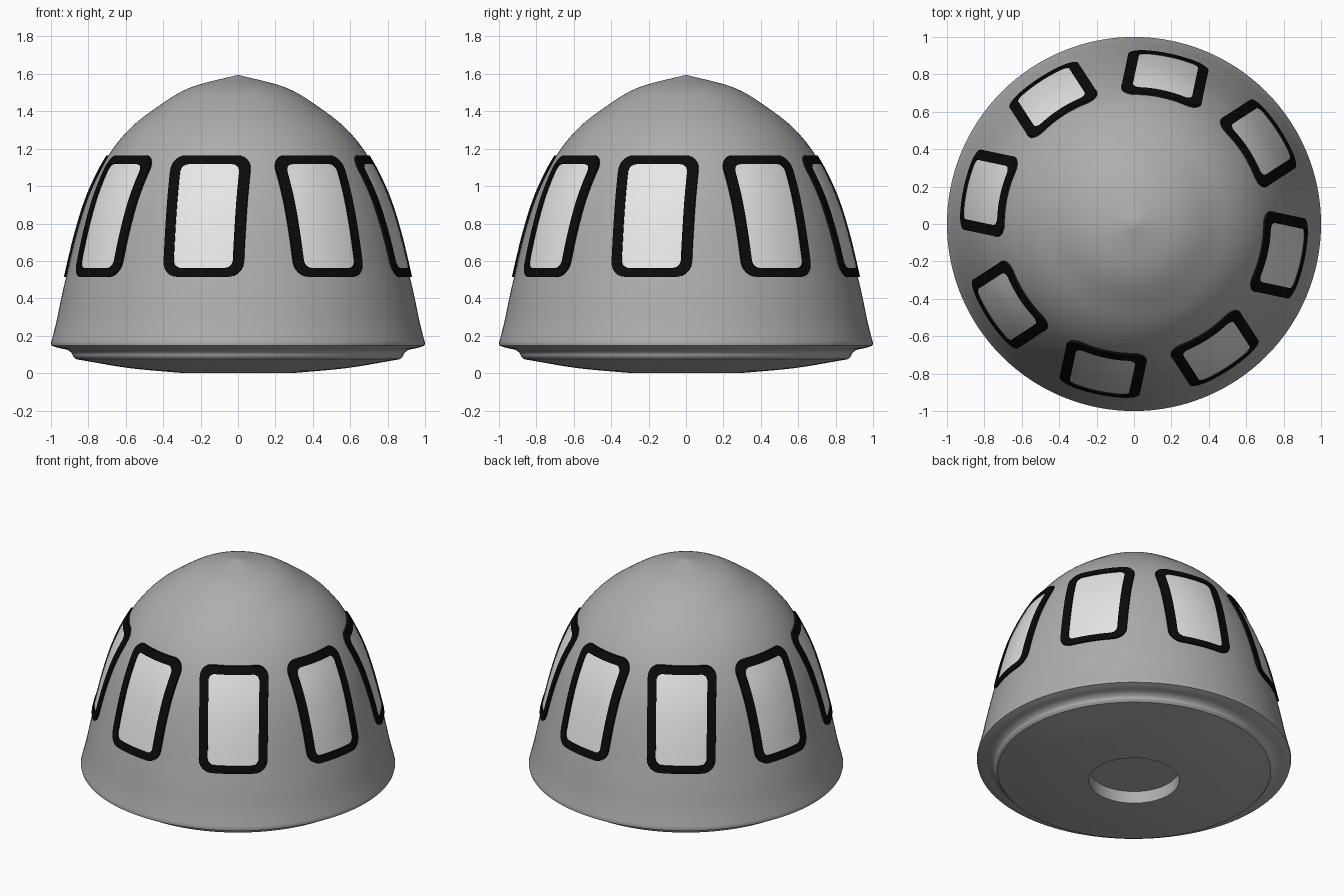
import bpy, bmesh, math
from mathutils import Vector

cube = bpy.data.objects.get("Cube")
if cube:
    bpy.data.objects.remove(cube, do_unlink=True)


def material(name, value):
    m = bpy.data.materials.new(name)
    m.use_nodes = True
    color = (value, value, value, 1)
    m.diffuse_color = color
    m.node_tree.nodes["Principled BSDF"].inputs["Base Color"].default_value = color
    return m


GREY = material("shell grey", 0.42)
BLACK = material("frame black", 0.003)
PALE = material("window pale", 0.8)


def finish(bm, name, mat, angle=35):
    bmesh.ops.remove_doubles(bm, verts=bm.verts, dist=0.0002)
    bmesh.ops.recalc_face_normals(bm, faces=bm.faces)
    mesh = bpy.data.meshes.new(name)
    bm.to_mesh(mesh)
    bm.free()
    mesh.materials.append(mat)
    ob = bpy.data.objects.new(name, mesh)
    bpy.context.collection.objects.link(ob)
    bpy.ops.object.select_all(action='DESELECT')
    ob.select_set(True)
    bpy.context.view_layer.objects.active = ob
    bpy.ops.object.shade_smooth_by_angle(angle=math.radians(angle))
    return ob


def smooth_path(points, steps=8):
    """Catmull-Rom curve through the given points."""
    p = [Vector(q) for q in points]
    p = [2 * p[0] - p[1]] + p + [2 * p[-1] - p[-2]]
    out = []
    for a, b, c, d in zip(p, p[1:], p[2:], p[3:]):
        for i in range(steps):
            t = i / steps
            out.append(0.5 * (2 * b + (c - a) * t + (2 * a - 5 * b + 4 * c - d) * t**2
                              + (3 * b - a - 3 * c + d) * t**3))
    return out + [p[-2]]


# Profiles as (radius, height)
dome = smooth_path([(1, .16), (.972, .27), (.945, .4), (.918, .52), (.863, .75),
                    (.795, .96), (.695, 1.16), (.585, 1.3), (.45, 1.41),
                    (.26, 1.525), (0, 1.595)])
rim = smooth_path([(.868, .075), (.882, .09), (.89, .108), (.915, .125), (.96, .135), (.997, .147)], 4)
underside = smooth_path([(.287, 0), (.58, .027), (.868, .075)], 4)
recess = [Vector((0, .085)), Vector((.287, .085))]


def dome_radius(z):
    for a, b in zip(dome, dome[1:]):
        if a.y <= z <= b.y:
            return a.x + (b.x - a.x) * (z - a.y) / (b.y - a.y)


# Shell: one lathed body with a round recess underneath
bm = bmesh.new()
verts = [bm.verts.new((p.x, 0, p.y)) for p in recess + underside + rim + dome]
edges = [bm.edges.new(pair) for pair in zip(verts, verts[1:])]
bmesh.ops.spin(bm, geom=verts + edges, cent=(0, 0, 0), axis=(0, 0, 1),
               angle=math.tau, steps=128)
finish(bm, "domed_shell", GREY)

# Windows: rounded rectangles wrapped onto the dome
MID_Z = 0.84


def rounded_outline(half_w, half_h, radius, side=12, corner=6):
    pts = []
    for q, (sx, sy) in enumerate([(1, 1), (-1, 1), (-1, -1), (1, -1)]):
        cx, cy = sx * (half_w - radius), sy * (half_h - radius)
        for i in range(corner + 1):
            a = math.pi / 2 * (q + i / corner)
            pts.append(Vector((cx + radius * math.cos(a), cy + radius * math.sin(a))))
        # subdivide the straight side so that it follows the curvature
        start = pts[-1].copy()
        end = Vector((-start.x, start.y)) if q % 2 == 0 else Vector((start.x, -start.y))
        pts += [start.lerp(end, i / side) for i in range(1, side)]
    return pts


def wrapped_loop(bm, outline, azimuth, offset):
    n = Vector((math.cos(azimuth), math.sin(azimuth), 0))
    t = Vector((-n.y, n.x, 0))
    loop = []
    for u, v in outline:
        z = MID_Z + v
        depth = math.sqrt((dome_radius(z) + offset)**2 - u * u)
        loop.append(bm.verts.new(n * depth + t * u + Vector((0, 0, z))))
    return loop


def bridge(bm, a, b):
    for i in range(len(a)):
        j = (i + 1) % len(a)
        bm.faces.new((a[i], a[j], b[j], b[i]))


outer = rounded_outline(.219, .325, .08)
inner = rounded_outline(.162, .277, .04)

for k in range(8):
    azimuth = math.radians(-102 + 45 * k)

    # Raised black surround
    bm = bmesh.new()
    loops = [wrapped_loop(bm, line, azimuth, off) for line, off in
             [(outer, -.01), (outer, .012), (inner, .012), (inner, -.01)]]
    for i in range(4):
        bridge(bm, loops[i], loops[(i + 1) % 4])
    finish(bm, f"window_frame_{k + 1}", BLACK)

    # Curved pane
    bm = bmesh.new()
    rings = [wrapped_loop(bm, [p * s for p in inner], azimuth, .004)
             for s in (1, .8, .6, .4, .2, .02)]
    for a, b in zip(rings, rings[1:]):
        bridge(bm, a, b)
    bm.faces.new(rings[-1])
    pane = finish(bm, f"window_pane_{k + 1}", PALE)
    # Keep the open pane facing outwards
    if pane.data.polygons[0].normal.dot(Vector((math.cos(azimuth), math.sin(azimuth), 0))) < 0:
        pane.data.flip_normals()
